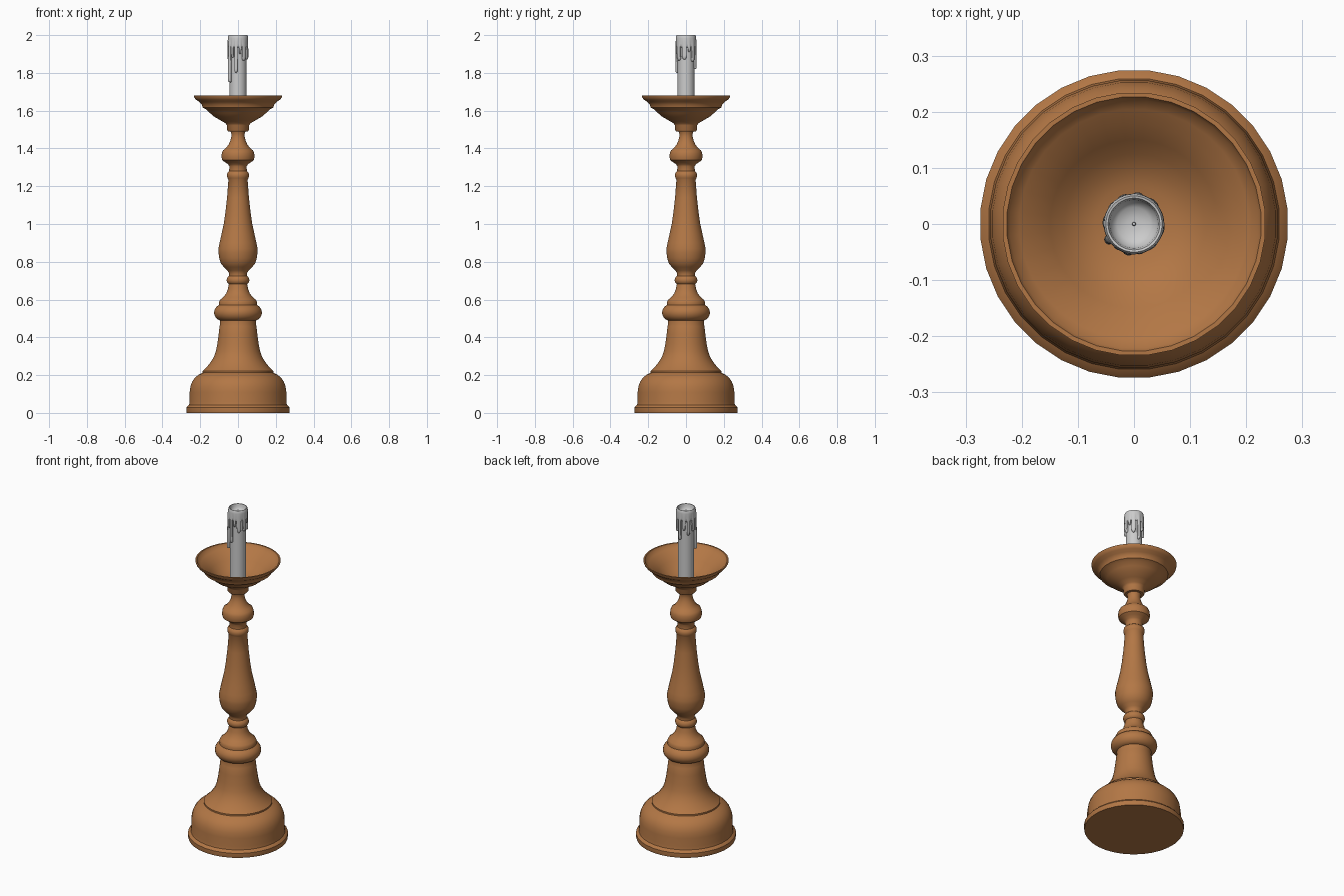
import bpy, bmesh, math

def material(name, rgb):
    m = bpy.data.materials.new(name)
    m.diffuse_color = (*rgb, 1)
    return m

wood = material("warm_wood", (0.45, 0.185, 0.06))
wax = material("grey_wax", (0.60, 0.60, 0.60))

def sweep(name, rings, mat, angle=40):
    """Skin a list of closed rings; a ring of one point is a pole."""
    bm = bmesh.new()
    vr = [[bm.verts.new(p) for p in ring] for ring in rings]
    for a, b in zip(vr, vr[1:]):
        n = max(len(a), len(b))
        for i in range(n):
            j = (i + 1) % n
            if len(a) == 1:
                bm.faces.new((a[0], b[j], b[i]))
            elif len(b) == 1:
                bm.faces.new((a[i], a[j], b[0]))
            else:
                bm.faces.new((a[i], a[j], b[j], b[i]))
    me = bpy.data.meshes.new(name)
    bm.to_mesh(me)
    bm.free()
    me.materials.append(mat)
    ob = bpy.data.objects.new(name, me)
    bpy.context.collection.objects.link(ob)
    bpy.ops.object.select_all(action='DESELECT')
    ob.select_set(True)
    bpy.context.view_layer.objects.active = ob
    bpy.ops.object.shade_smooth_by_angle(angle=math.radians(angle))
    return ob

def lathe(name, profile, mat, sides=32, angle=40):
    rings = []
    for r, z in profile:
        if r == 0:
            rings.append([(0, 0, z)])
        else:
            rings.append([(r * math.cos((i + .5) * math.tau / sides),
                           r * math.sin((i + .5) * math.tau / sides), z) for i in range(sides)])
    return sweep(name, rings, mat, angle)

# bell-shaped foot
lathe("base", [
    (0, 0), (.273, 0), (.275, .01), (.275, .028), (.268, .036), (.26, .042), (.257, .06),
    (.257, .11), (.253, .14), (.244, .165), (.23, .185), (.21, .202), (.188, .213),
    (.188, .222), (.172, .236), (.15, .262), (.13, .292), (.118, .325), (.11, .365),
    (.103, .415), (.098, .46), (.096, .465), (.096, .495), (0, .495)], wood)

# turned stem
lathe("stem", [
    (0, .485), (.095, .488), (.112, .497), (.123, .512), (.128, .53), (.124, .548), (.114, .562),
    (.102, .571), (.102, .586), (.096, .598), (.078, .613), (.063, .632), (.054, .655),
    (.049, .682), (.056, .688), (.061, .703), (.056, .718), (.048, .726), (.048, .74),
    (.056, .754), (.075, .772), (.092, .793), (.1, .82), (.104, .85), (.104, .87),
    (.098, .9), (.088, .945), (.076, 1.0), (.067, 1.06), (.058, 1.14), (.051, 1.235),
    (.056, 1.243), (.059, 1.257), (.056, 1.272), (.047, 1.28), (.046, 1.305), (.052, 1.316),
    (.07, 1.328), (.084, 1.338), (.088, 1.355), (.086, 1.375), (.08, 1.39), (.066, 1.4),
    (.05, 1.42), (.04, 1.443), (.035, 1.465), (.036, 1.48), (.04, 1.492), (0, 1.495)], wood)

# hollow drip dish
lathe("drip_dish", [
    (0, 1.487), (.052, 1.49), (.058, 1.498), (.059, 1.522), (.066, 1.533), (.095, 1.55),
    (.125, 1.567), (.15, 1.588), (.17, 1.608), (.188, 1.616), (.192, 1.632), (.205, 1.646),
    (.222, 1.657), (.232, 1.668), (.235, 1.68), (.227, 1.68), (.222, 1.668), (.205, 1.656),
    (.18, 1.64), (.15, 1.612), (.125, 1.588), (.1, 1.572), (.07, 1.558), (0, 1.552)], wood)

# candle shaft
lathe("candle", [(0, 1.545), (.045, 1.545), (.045, 1.95), (0, 1.95)], wax)

# melted wax cap: (angle in degrees, tip height, half width, bulge)
drips = [(-148, 1.75, 9, .008), (-126, 1.88, 7, .002), (-102, 1.80, 9, .004),
         (-77, 1.90, 7, .002), (-50, 1.865, 13, .002), (-10, 1.87, 13, .002),
         (20, 1.91, 8, .001), (47, 1.86, 12, .003), (82, 1.82, 9, .004),
         (112, 1.88, 10, .003), (140, 1.85, 9, .002), (176, 1.87, 12, .003)]
N = 180

def lower_edge(a):
    """Height of the wax edge and extra radius at angle a."""
    z, bulge = 1.935, 0
    for c, tip, w, b in drips:
        d = abs((a - c + 180) % 360 - 180) / w
        if d < 1:
            round_end = math.sqrt(1 - d * d)
            z = min(z, tip + .05 * w / 57 * (1 - round_end) * 1.3)
            bulge = b * round_end
    return z, bulge

columns = []
for i in range(N):
    a = i * 360 / N
    z, b = lower_edge(a)
    columns.append((math.radians(a), [
        (.043, z), (.049 + b, z + .001), (.0525 + b, z + .006), (.053 + b, z + .02),
        (.053 + b * .6, 1.962), (.054, 1.982), (.053, 1.993), (.050, 2.0), (.046, 1.999),
        (.043, 1.99), (.041, 1.975), (.030, 1.965), (.012, 1.96)]))
rings = [[(c[k][0] * math.cos(t), c[k][0] * math.sin(t), c[k][1]) for t, c in columns]
         for k in range(13)]
rings.append([(0, 0, 1.96)])
sweep("melted_wax", rings, wax, 50)

# wick
lathe("wick", [(0, 1.95), (.004, 1.95), (.003, 1.985), (0, 1.988)], wax, 8)
